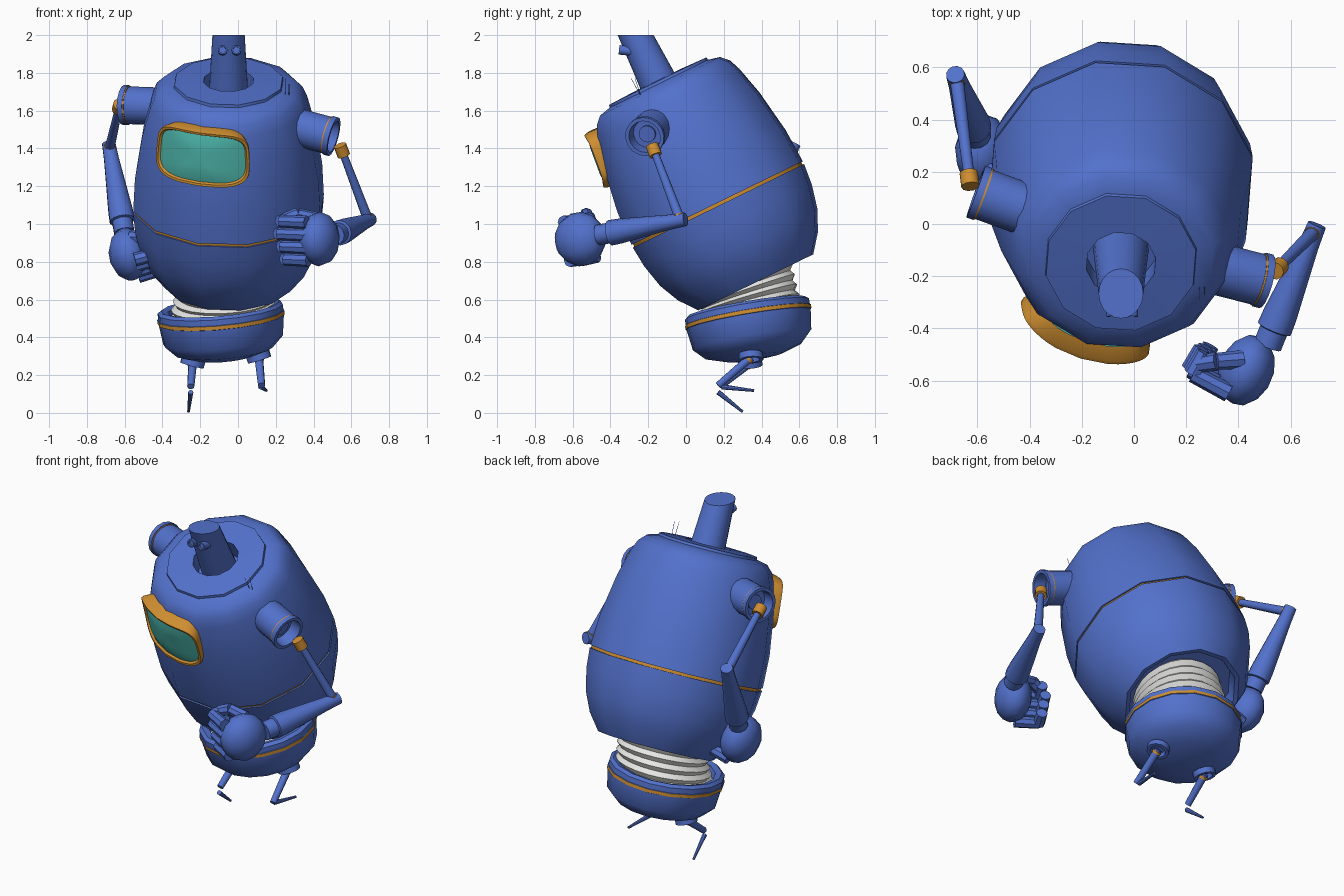
import bpy, bmesh, math
from mathutils import Matrix, Vector

cube = bpy.data.objects.get("Cube")
if cube:
    bpy.data.objects.remove(cube)


def material(name, rgb):
    m = bpy.data.materials.new(name)
    m.use_nodes = True
    m.diffuse_color = (*rgb, 1)
    m.node_tree.nodes["Principled BSDF"].inputs["Base Color"].default_value = (*rgb, 1)
    return m


BLUE = material("blue paint", (0.085, 0.165, 0.60))
ORANGE = material("orange trim", (0.62, 0.27, 0.03))
TEAL = material("teal glass", (0.085, 0.54, 0.47))
WHITE = material("white rubber", (0.80, 0.80, 0.78))


def finish(name, bm, mats):
    bmesh.ops.remove_doubles(bm, verts=bm.verts, dist=0.0002)
    bmesh.ops.recalc_face_normals(bm, faces=bm.faces)
    me = bpy.data.meshes.new(name)
    bm.to_mesh(me)
    bm.free()
    for m in mats:
        me.materials.append(m)
    ob = bpy.data.objects.new(name, me)
    bpy.context.collection.objects.link(ob)
    bpy.ops.object.select_all(action='DESELECT')
    ob.select_set(True)
    bpy.context.view_layer.objects.active = ob
    bpy.ops.object.shade_smooth_by_angle(angle=math.radians(40))
    return ob


def bridge(bm, rings, bands=()):
    """Join successive rings of points; listed bands take the second material."""
    loops = [[bm.verts.new(p) for p in ring] for ring in rings]
    n = len(loops[0])
    for i, (a, b) in enumerate(zip(loops, loops[1:])):
        for k in range(n):
            f = bm.faces.new((a[k], a[(k + 1) % n], b[(k + 1) % n], b[k]))
            f.material_index = int(i in bands)


def lathe_mesh(profile, frame, segs=12, bands=()):
    bm = bmesh.new()
    turn = [2 * math.pi * k / segs for k in range(segs)]
    bridge(bm, [[frame @ Vector((r * math.cos(t), r * math.sin(t), z)) for t in turn]
                for r, z in profile], bands)
    return bm


def lathe(name, profile, frame, segs=12, mats=(BLUE,), bands=()):
    return finish(name, lathe_mesh(profile, frame, segs, bands), mats)


def aim(origin, direction):
    q = Vector(direction).to_track_quat('Z', 'Y').to_matrix().to_4x4()
    return Matrix.Translation(origin) @ q


def tube(name, a, b, ra, rb, mat=BLUE, segs=10):
    a, b = Vector(a), Vector(b)
    h = (b - a).length
    return lathe(name, [(0, 0), (ra, 0), (rb, h), (0, h)], aim(a, b - a), segs, (mat,))


# Leaning body frame, with and without the turn to the model's right
LEAN = Matrix.Translation((-0.05, 0.17, 1.1)) @ Matrix.Rotation(math.radians(26), 4, 'X')
BODY = LEAN @ Matrix.Rotation(math.radians(-19), 4, 'Z')

# Body shells with a recessed seam ring
lathe("upper_shell", [(0.49, 0.012), (0.514, 0.012), (0.505, 0.2), (0.467, 0.44),
                      (0.425, 0.6), (0.40, 0.66), (0.36, 0.70), (0.295, 0.715), (0.292, 0.73),
                      (0.135, 0.735), (0.135, 0.62), (0, 0.62)], BODY)
lathe("seam_ring", [(0.48, -0.02), (0.505, -0.015), (0.505, 0.02), (0.48, 0.025)],
      BODY, mats=(ORANGE,))
lathe("lower_shell", [(0.49, -0.004), (0.514, -0.004), (0.503, -0.12), (0.472, -0.25),
                      (0.42, -0.36), (0.345, -0.455), (0.32, -0.45), (0.31, -0.38), (0, -0.38)], BODY)

# Neck post, cut level at the top
bm = lathe_mesh([(0, 0.6), (0.107, 0.6), (0.075, 1.2), (0, 1.2)], LEAN, 20)
cut = bmesh.ops.bisect_plane(bm, geom=bm.verts[:] + bm.edges[:] + bm.faces[:],
                             plane_co=(0, 0, 2), plane_no=(0, 0, 1), clear_outer=True)
bmesh.ops.holes_fill(bm, edges=[e for e in cut["geom_cut"] if isinstance(e, bmesh.types.BMEdge)])
finish("neck_post", bm, (BLUE,))
for side in (-1, 1):
    lathe("neck_stud", [(0.025, 0), (0.025, 0.07), (0.017, 0.07), (0.017, 0.055), (0, 0.055)],
          aim((-0.045 + side * 0.036, -0.285, 1.915), (0, -1, 0.1)))
for dx in (0, 0.02):
    tube("antenna", (0.25 + dx, -0.24, 1.68), (0.25 + dx, -0.29 + dx, 1.77), 0.002, 0.001, segs=4)


# Visor wrapped round the front: rounded outline shrunk in rings
def visor_ring(scale, lift, n=40):
    pts = []
    for k in range(n):
        t = 2 * math.pi * k / n
        c, s = math.cos(t), math.sin(t)
        u = math.copysign(abs(c) ** 0.5, c) * (1 - (1 - scale) * 0.55)
        v = math.copysign(abs(s) ** 0.5, s) * scale
        if scale < 0.7:
            u = math.copysign(abs(c) ** 0.5, c) * scale
        a = 0.495 + 0.155 * v
        r = 0.483 - 0.1 * (a - 0.5) + lift
        pts.append(BODY @ Vector((r * math.sin(0.57 * u), -r * math.cos(0.57 * u), a)))
    return pts


bm = bmesh.new()
bridge(bm, [visor_ring(*p) for p in ((0.98, -0.07), (1, -0.01), (0.96, 0.006), (0.88, 0.004),
                                     (0.84, -0.008), (0.6, 0.0), (0.3, 0.004), (0, 0.004))],
       bands=(4, 5, 6))
finish("visor", bm, (ORANGE, TEAL))

# Shoulder cups
for name, side in (("left", 1), ("right", -1)):
    frame = BODY @ aim((side * 0.588, 0, 0.496), (side, 0, -0.12))
    lathe(name + "_shoulder", [(0.1, -0.2), (0.1, -0.035), (0.103, -0.035), (0.103, -0.028),
                               (0.106, -0.028), (0.106, 0), (0.086, 0), (0.078, -0.07),
                               (0.045, -0.07), (0.045, -0.055), (0, -0.055)],
          frame, 16, (BLUE, ORANGE), (2,))


# Arm: joint, rod, elbow, forearm, then a curled hand
def arm(name, joint, elbow, wrist, palm, inward):
    joint, elbow, wrist, palm = map(Vector, (joint, elbow, wrist, palm))
    d = (elbow - joint).normalized()
    f = (wrist - elbow).normalized()
    tube(name + "_shoulder_joint", joint - d * 0.03, joint + d * 0.03, 0.035, 0.035, ORANGE)
    tube(name + "_upper_arm", joint, elbow, 0.02, 0.027)
    tube(name + "_elbow_ring", elbow - d * 0.03, elbow - d * 0.015, 0.03, 0.03, ORANGE)
    h = (wrist - elbow).length
    lathe(name + "_forearm", [(0, -0.03), (0.036, -0.03), (0.04, 0.06), (0.066, h - 0.08),
                              (0.068, h - 0.02), (0.055, h - 0.015), (0.055, h + 0.05),
                              (0, h + 0.05)], aim(elbow, f), 12)
    side = Vector(inward)
    side = (side - f * side.dot(f)).normalized()
    up = f.cross(side)
    if up.dot(Vector((0, -0.5, 1))) < 0:
        up = -up
    axes = Matrix((side, up, f)).transposed().to_4x4()
    bm = bmesh.new()
    bmesh.ops.create_uvsphere(bm, u_segments=12, v_segments=7, radius=1,
                              matrix=Matrix.Translation(palm) @ axes
                              @ Matrix.Diagonal((0.105, 0.145, 0.14, 1)))
    finish(name + "_palm", bm, (BLUE,))

    def finger(label, r, *path):
        pts = [palm + side * a + up * b + f * c for a, b, c in path]
        for p, q in zip(pts, pts[1:]):
            tube(name + label, p, q, r, r * 0.9, segs=8)

    for k in range(4):
        u = 0.105 - 0.068 * k
        reach = 0.2 - 0.015 * abs(k - 1)
        finger("_finger", 0.036, (0.03, u, 0.09), (reach, u, 0.075), (reach - 0.01, u, -0.02))
    finger("_thumb", 0.036, (0.03, 0.1, -0.05), (0.12, 0.13, -0.01), (0.18, 0.11, 0.03))


arm("left", (0.55, -0.17, 1.39), (0.69, -0.03, 1.02), (0.53, -0.42, 0.95),
    (0.43, -0.56, 0.92), (-1, 0.3, 0))
arm("right", (-0.63, 0.17, 1.62), (-0.68, 0.56, 1.4), (-0.61, 0.36, 1.0),
    (-0.58, 0.28, 0.84), (1, -0.1, 0))

# Pelvis bowl with trim ring
lathe("pelvis", [(0, 0), (0.27, 0), (0.28, 0.05), (0.315, 0.06), (0.335, 0.045), (0.335, 0.014),
                 (0.34, 0.012), (0.34, -0.008), (0.335, -0.01), (0.32, -0.12), (0.26, -0.18),
                 (0.15, -0.215), (0, -0.225)],
      aim((-0.09, 0.33, 0.505), (-0.09, -0.165, 0.98)), 16, (BLUE, ORANGE), (6,))

# Bellows bent between pelvis and body
low, high = Vector((-0.085, 0.335, 0.5)), Vector((-0.05, 0.315, 0.75))
rings = []
for i in range(13):
    t = i / 12
    axis = Vector((-0.09, -0.165, 0.98)).lerp(Vector((0, -0.44, 0.9)), t)
    frame = aim(low.lerp(high, t), axis)
    r = 0.275 - 0.03 * t + (0.012 if i % 2 else -0.008)
    rings.append([frame @ Vector((r * math.cos(a), r * math.sin(a), 0))
                  for a in [math.pi * k / 12 for k in range(24)]])
bm = bmesh.new()
bridge(bm, rings)
finish("bellows", bm, (WHITE,))


# Legs: hip cup, trim, shin, loose foot
def leg(name, hip, out, knee, toe_a, toe_b):
    lathe(name + "_hip", [(0.05, -0.07), (0.05, -0.02), (0.065, -0.02), (0.065, 0.015),
                          (0.045, 0.015), (0.04, -0.015), (0, -0.015)], aim(hip, out), 12)
    start = Vector(hip)
    d = (Vector(knee) - start).normalized()
    tube(name + "_hip_ring", start + d * 0.01, start + d * 0.025, 0.026, 0.026, ORANGE)
    tube(name + "_thigh", start, knee, 0.023, 0.019)
    tube(name + "_foot", toe_a, toe_b, 0.014, 0.007, segs=8)


leg("left", (0.11, 0.345, 0.295), (0.3, 0.05, -0.95), (0.125, 0.17, 0.145),
    (0.12, 0.19, 0.138), (0.15, 0.36, 0.118))
leg("right", (-0.24, 0.34, 0.265), (-0.25, 0.05, -0.95), (-0.25, 0.18, 0.14),
    (-0.25, 0.17, 0.11), (-0.262, 0.3, 0.006))
